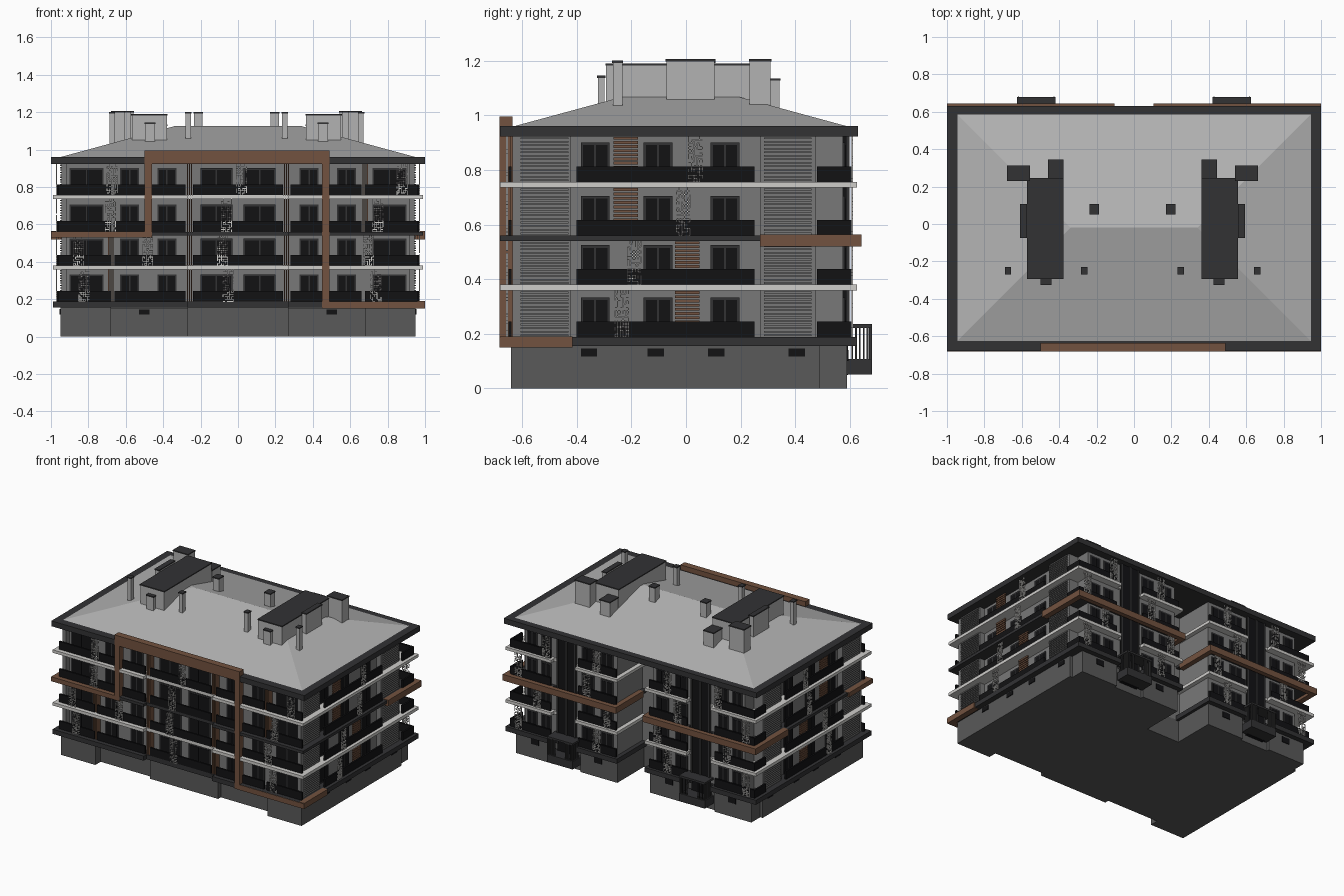
import bpy, bmesh, random

if "Cube" in bpy.data.objects:
    bpy.data.objects.remove(bpy.data.objects["Cube"])
random.seed(4)

COL = {"dark": (.032, .032, .034), "black": (.006, .006, .007), "pale": (.62, .61, .59),
       "brown": (.17, .085, .05), "wall": (.19, .19, .19), "base": (.10, .10, .10), "roof": (.45, .45, .45)}
MAT = {}
for k, c in COL.items():
    MAT[k] = bpy.data.materials.new(k)
    MAT[k].diffuse_color = (*c, 1)
parts = {}


def mesh_for(name, mat):
    if name not in parts:
        parts[name] = (bmesh.new(), mat)
    return parts[name][0]


def box(name, mat, x0, x1, y0, y1, z0, z1):
    bm = mesh_for(name, mat)
    v = [bm.verts.new((x, y, z)) for z in (z0, z1) for x, y in ((x0, y0), (x1, y0), (x1, y1), (x0, y1))]
    for f in ((3, 2, 1, 0), (4, 5, 6, 7), (0, 1, 5, 4), (1, 2, 6, 5), (2, 3, 7, 6), (3, 0, 4, 7)):
        bm.faces.new([v[i] for i in f])


def on(face, name, mat, u0, u1, d0, d1, z0, z1):
    """box on a facade: u runs along it, d is the distance out from the centre"""
    if face in ("front", "back"):
        y = (-d1, -d0) if face == "front" else (d0, d1)
        box(face + name, mat, u0, u1, *y, z0, z1)
    else:
        x = (d0, d1) if face == "right" else (-d1, -d0)
        box(face + name, mat, *x, u0, u1, z0, z1)


def extrude(name, mat, plan, z0, z1):
    bm = mesh_for(name, mat)
    f = bm.faces.new([bm.verts.new((x, y, z0)) for x, y in plan])
    r = bmesh.ops.extrude_face_region(bm, geom=[f], use_keep_orig=True)
    for v in r["geom"]:
        if isinstance(v, bmesh.types.BMVert):
            v.co.z = z1


def prism(name, mat, half, z0, z1):
    """extrude a half plan mirrored in x"""
    extrude(name, mat, half + [(-x, y) for x, y in reversed(half)], z0, z1)


def window(face, u0, u1, d, z):
    on(face, "_window_frames", "dark", u0, u1, d, d + .006, z, z + .145)
    m, e = (u0 + u1) / 2, .008
    for a, b in ((u0 + e, m - e / 2), (m + e / 2, u1 - e)):
        on(face, "_window_glass", "black", a, b, d, d + .008, z + .008, z + .135)


def lattice(face, u, d, z0, z1, w=.055):
    """perforated screen made of short random bars"""
    n, m, t = 5, 14, .0018
    du, dz = w / n, (z1 - z0) / m
    for i in range(n + 1):
        for j in range(m):
            a, b = u + i * du, z0 + j * dz
            if random.random() < .6:
                on(face, "_lattice_screens", "pale", a - t, a + t, d, d + .006, b, b + dz)
            if i < n and random.random() < .6:
                on(face, "_lattice_screens", "pale", a, a + du, d, d + .006, b - t, b + t)


def louvre(face, mat, u0, u1, d, z0, z1, n, fill=.5):
    for i in range(n):
        z = z0 + (z1 - z0) * (i + .25) / n
        on(face, "_louvres_" + mat, mat, u0, u1, d, d + .008, z, z + (z1 - z0) * fill / n)


# plinth, wall body and slabs
prism("plinth", "base", [(.27, -.61), (.27, -.58), (.68, -.58), (.68, -.64), (.95, -.64), (.95, .49),
                         (.93, .49), (.93, .59), (.64, .59), (.64, .57), (.42, .57), (.42, .59),
                         (.13, .59), (.13, .29)], 0, .16)
prism("walls", "wall", [(.27, -.59), (.27, -.595), (.915, -.595), (.915, -.635), (.943, -.635), (.943, -.42),
                        (.905, -.42), (.905, .27), (.943, .27), (.943, .475), (.87, .475), (.87, .575),
                        (.14, .575), (.14, .29)], .15, .94)
# each slab is a pair of half rings around the building
ring = [(0, -.65), (.27, -.65), (.27, -.68), (.99, -.68), (.99, .625), (.63, .625), (.63, .59),
        (.44, .59), (.44, .625), (.11, .625), (.11, .28),
        (.17, .28), (.17, .55), (.84, .55), (.84, -.56), (0, -.56)]
for nm, mat, z0, z1 in (("ground_slab", "dark", .155, .188), ("slab_1", "pale", .358, .38),
                        ("slab_2", "dark", .54, .56), ("slab_3", "pale", .735, .756)):
    for s in (1, -1):
        extrude(nm, mat, [(s * x, y) for x, y in ring], z0, z1)

# roof: edge band and hipped top
box("roof_fascia", "dark", -1, 1, -.68, .63, .922, .96)
bm = mesh_for("hip_roof", "roof")
c = [bm.verts.new(p) for p in ((-.945, -.625, .961), (.945, -.625, .961), (.945, .585, .961), (-.945, .585, .961),
                               (-.34, -.02, 1.125), (.34, -.02, 1.125))]
for f in ((0, 1, 5, 4), (1, 2, 5), (2, 3, 4, 5), (3, 0, 4)):
    bm.faces.new([c[i] for i in f])

# rooftop lift housings and chimneys: x0, x1, y0, y1, top
for s in (1, -1):
    for i, (x0, x1, y0, y1, z) in enumerate(((.36, .555, -.295, .245, 1.19), (.36, .445, .245, .345, 1.135),
                                             (.54, .662, .23, .313, 1.205), (.555, .593, -.075, .108, 1.205),
                                             (.425, .485, -.325, -.295, 1.145), (.17, .222, .05, .108, 1.2),
                                             (.232, .268, -.27, -.23, 1.2), (.642, .675, -.27, -.23, 1.2))):
        a, b = sorted((s * (x0 + .008) - .008, s * (x1 + .008) - .008))
        box("roof_housings" if i == 0 else "chimneys", "roof", a + .003, b - .003, y0 + .003, y1 - .003, 1.0, z - .008)
        box("roof_caps", "dark", a, b, y0, y1, z - .008, z)

# the four storeys
FLOORS = ((.188, .358), (.38, .54), (.56, .735), (.756, .922))
FRONT_SCREEN = ((-.85, -.08, .71), (-.88, -.51, -.11, .67), (-.71, -.09, .72), (-.7, -.01, .85))
SIDE_SCREEN = (-.26, -.215, -.035, .01)
for n, (z0, z1) in enumerate(FLOORS):
    top = z0 + .057
    # front windows, parapets and screens
    for u0, u1 in ((.72, .9), (.53, .63), (.33, .43), (.03, .2)):
        for a, b in ((u0, u1), (-u1, -u0)):
            window("front", a, b, .595, z0)
    for u0, u1 in ((-.96, -.68), (-.66, -.28), (-.24, .24), (.28, .66), (.68, .96)):
        on("front", "_parapets", "black", u0, u1, .638, .65, z0, top)
    for u in FRONT_SCREEN[n]:
        lattice("front", u, .652, z0, z1)
    for u in (-.26, .26, (-.68, -.68, .68, .68)[n]):
        for k in (-.011, 0, .011):
            on("front", "_brown_posts", "brown", u + k - .003, u + k + .003, .60, .645, z0, z1)
    # right and left sides
    for f in ("right", "left"):
        for u0, u1 in ((-.385, -.28), (-.155, -.05), (.09, .195)):
            window(f, u0, u1, .905, z0)
        on(f, "_parapets", "black", -.4, .25, .955, .967, z0, top)
        on(f, "_parapets", "black", .48, .605, .955, .967, z0, top)
        louvre(f, "wall", -.605, -.43, .943, z0, z1, 13)
        louvre(f, "wall", .285, .46, .943, z0, z1, 13)
        u = -.04 if n < 2 else -.265
        louvre(f, "brown", u, u + .09, .93, z0, z1, 11, .65)
        lattice(f, SIDE_SCREEN[n], .967, z0, z1, .05)
    # back, both halves
    for s in (1, -1):
        for u0, u1 in ((.17, .27), (.32, .42), (.66, .74), (.77, .85)):
            window("back", *sorted((s * u0, s * u1)), .575, z0)
        for u0, u1 in ((.13, .43), (.65, .965)):
            on("back", "_parapets", "black", *sorted((s * u0, s * u1)), .593, .605, z0, top)
        for u in ((.28, .9), (.2, .75), (.36, .9), (.28, .68))[n]:
            lattice("back", s * u - .027, .606, z0, z1)

# stairwell glazing and entrance porches at the back
for s in (1, -1):
    a, b = sorted((s * .46, s * .6))
    box("stair_glazing", "black", a, b, .54, .592, .05, .922)
    for k in range(3):
        x = a + .07 * k
        box("stair_mullions", "dark", x - .006, x + .006, .585, .598, .16, .922)
    a, b = sorted((s * .42, s * .625))
    box("porch_steps", "dark", a, b, .58, .68, .052, .108)
    for k in range(6):
        y = .605 + k * .014
        for x in (a + .005, b - .01):
            box("porch_bars", "dark", x, x + .006, y, y + .006, .108, .225)
    for k in range(5):
        for x in (a + .008 + k * .012, b - .014 - k * .012):
            box("porch_bars", "dark", x, x + .006, .67, .676, .108, .225)
    box("porch_canopy", "dark", a, b, .58, .68, .222, .236)

# brown ribbon frame running across the front and round the corners
R = "brown"
for x0, x1, z0, z1 in ((-1, -.46, .53, .562), (-.5, -.46, .53, .995), (-.5, .49, .925, .995),
                       (.45, .49, .15, .995), (.45, 1, .15, .187)):
    box("front_ribbon", R, x0, x1, -.683, -.635, z0, z1)
box("side_ribbon", R, .96, 1, -.68, -.415, .15, .19)
box("side_ribbon", R, -1, -.96, -.68, -.415, .53, .562)
for s in (1, -1):
    box("back_ribbon", R, *sorted((s * .96, s * 1)), .27, .643, .52, .564)
    box("back_ribbon", R, *sorted((s * .11, s * 1)), .61, .643, .52, .564)
    box("back_ribbon", R, *sorted((s * .105, s * .14)), .33, .643, .52, .564)

# plinth vents
for s in (-.5, .5):
    on("front", "_vents", "black", s - .028, s + .028, .57, .588, .118, .145)
for f in ("right", "left"):
    for u in (-.355, -.11, .11, .405):
        on(f, "_vents", "black", u - .03, u + .03, .94, .955, .118, .147)
for u in (-.78, -.28, .28, .78):
    on("back", "_vents", "black", u - .03, u + .03, .58, .595, .1, .14)

for name, (bm, mat) in parts.items():
    bmesh.ops.recalc_face_normals(bm, faces=bm.faces)
    me = bpy.data.meshes.new(name)
    bm.to_mesh(me)
    bm.free()
    me.materials.append(MAT[mat])
    bpy.context.collection.objects.link(bpy.data.objects.new(name, me))

for m in bpy.data.materials:
    if m.users and not m.is_grease_pencil:
        m.use_nodes = True
        m.node_tree.nodes["Principled BSDF"].inputs["Base Color"].default_value = m.diffuse_color
